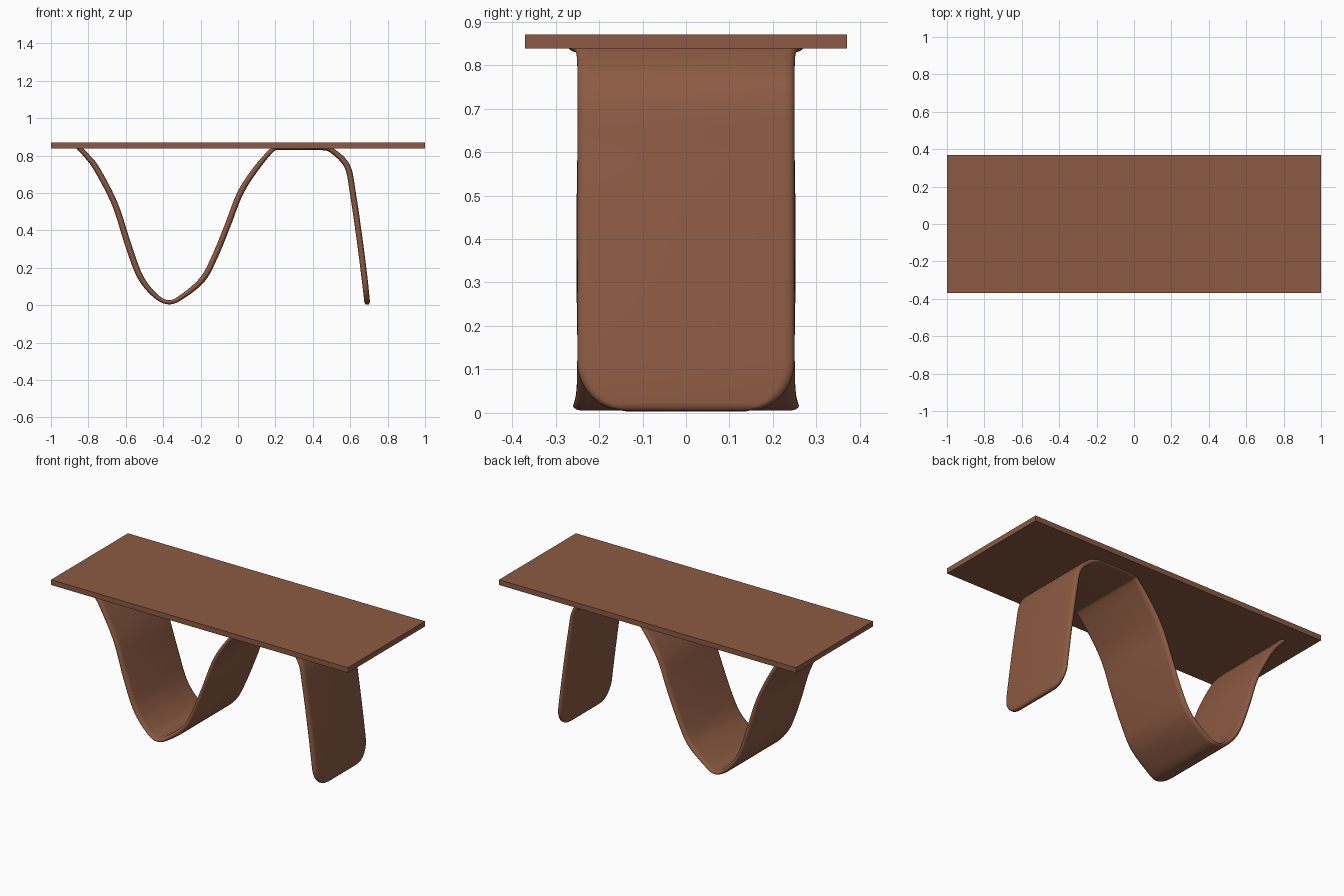
import bpy, bmesh, math
from mathutils import Vector

if "Cube" in bpy.data.objects:
    bpy.data.objects.remove(bpy.data.objects["Cube"])

wood = bpy.data.materials.new("brown wood")
wood.diffuse_color = (0.262, 0.102, 0.055, 1)
wood.use_nodes = True
wood.node_tree.nodes["Principled BSDF"].inputs["Base Color"].default_value = wood.diffuse_color


def finish(bm, name, smooth=None):
    bmesh.ops.recalc_face_normals(bm, faces=bm.faces)
    me = bpy.data.meshes.new(name)
    bm.to_mesh(me)
    bm.free()
    me.materials.append(wood)
    ob = bpy.data.objects.new(name, me)
    bpy.context.collection.objects.link(ob)
    if smooth:
        bpy.ops.object.select_all(action='DESELECT')
        ob.select_set(True)
        bpy.context.view_layer.objects.active = ob
        bpy.ops.object.shade_smooth_by_angle(angle=smooth)
    return ob


# table top: flat slab
bm = bmesh.new()
bmesh.ops.create_cube(bm, size=1)
bmesh.ops.scale(bm, vec=(2, 0.74, 0.032), verts=bm.verts)
bmesh.ops.translate(bm, vec=(0, 0, 0.854), verts=bm.verts)
finish(bm, "table_top")

# ribbon base path: x, z, half width, half thickness
path = [Vector(p) for p in (
    (-0.855, 0.846, 0.25, 0.012), (-0.81, 0.80, 0.25, 0.014),
    (-0.754, 0.727, 0.25, 0.016), (-0.658, 0.54, 0.25, 0.016),
    (-0.588, 0.326, 0.252, 0.017), (-0.524, 0.155, 0.25, 0.016),
    (-0.444, 0.053, 0.252, 0.013), (-0.372, 0.016, 0.26, 0.011),
    (-0.30, 0.045, 0.252, 0.013), (-0.19, 0.138, 0.25, 0.016),
    (-0.123, 0.262, 0.25, 0.016), (-0.053, 0.433, 0.252, 0.016),
    (0.01, 0.595, 0.25, 0.016), (0.09, 0.722, 0.25, 0.015),
    (0.185, 0.832, 0.252, 0.012), (0.23, 0.841, 0.268, 0.012),
    (0.34, 0.841, 0.27, 0.012), (0.45, 0.841, 0.268, 0.012),
    (0.505, 0.825, 0.252, 0.014), (0.584, 0.743, 0.25, 0.016),
    (0.615, 0.594, 0.25, 0.016), (0.65, 0.353, 0.25, 0.016),
    (0.676, 0.15, 0.25, 0.016), (0.692, 0.004, 0.25, 0.015))]


def catmull(pts, steps):
    p = [2 * pts[0] - pts[1]] + pts + [2 * pts[-1] - pts[-2]]
    out = []
    for i in range(1, len(p) - 2):
        a, b, c, d = p[i - 1:i + 3]
        # the rounded foot needs denser rows
        n = steps * 4 if i == len(p) - 3 else steps
        for k in range(n):
            t = k / n
            out.append(0.5 * (2 * b + (c - a) * t + (2 * a - 5 * b + 4 * c - d) * t * t
                              + (3 * b - a - 3 * c + d) * t ** 3))
    return out + [pts[-1].copy()]


rows = catmull(path, 6)

# rounded corners and thinned tip of the free foot
for r in rows:
    if r[0] > 0.55 and r[1] < 0.12:
        u = min(1, (0.12 - r[1]) / 0.116)
        r[2] = 0.14 + 0.11 * math.sqrt(1 - u * u)
        v = max(0, (0.02 - r[1]) / 0.016)
        r[3] *= 1 - 0.5 * min(1, v) ** 2

# sweep a flat section with rounded edges along the path
bm = bmesh.new()
rings = []
for i, r in enumerate(rows):
    q, s = rows[max(i - 1, 0)], rows[min(i + 1, len(rows) - 1)]
    tan = Vector((s[0] - q[0], s[1] - q[1])).normalized()
    nx, nz = -tan.y, tan.x
    ring = []
    for side in (1, -1):
        for k in range(9):
            a = math.pi / 2 - math.pi * k / 8
            y = side * (r[2] - 0.025 + 0.025 * math.cos(a))
            h = side * r[3] * math.sin(a)
            ring.append(bm.verts.new((r[0] + nx * h, y, max(0, r[1] + nz * h))))
    rings.append(ring)
for a, b in zip(rings, rings[1:]):
    for k in range(len(a)):
        j = (k + 1) % len(a)
        bm.faces.new((a[k], a[j], b[j], b[k]))
bm.faces.new(rings[0])
bm.faces.new(rings[-1])
finish(bm, "ribbon_base", math.radians(50))
